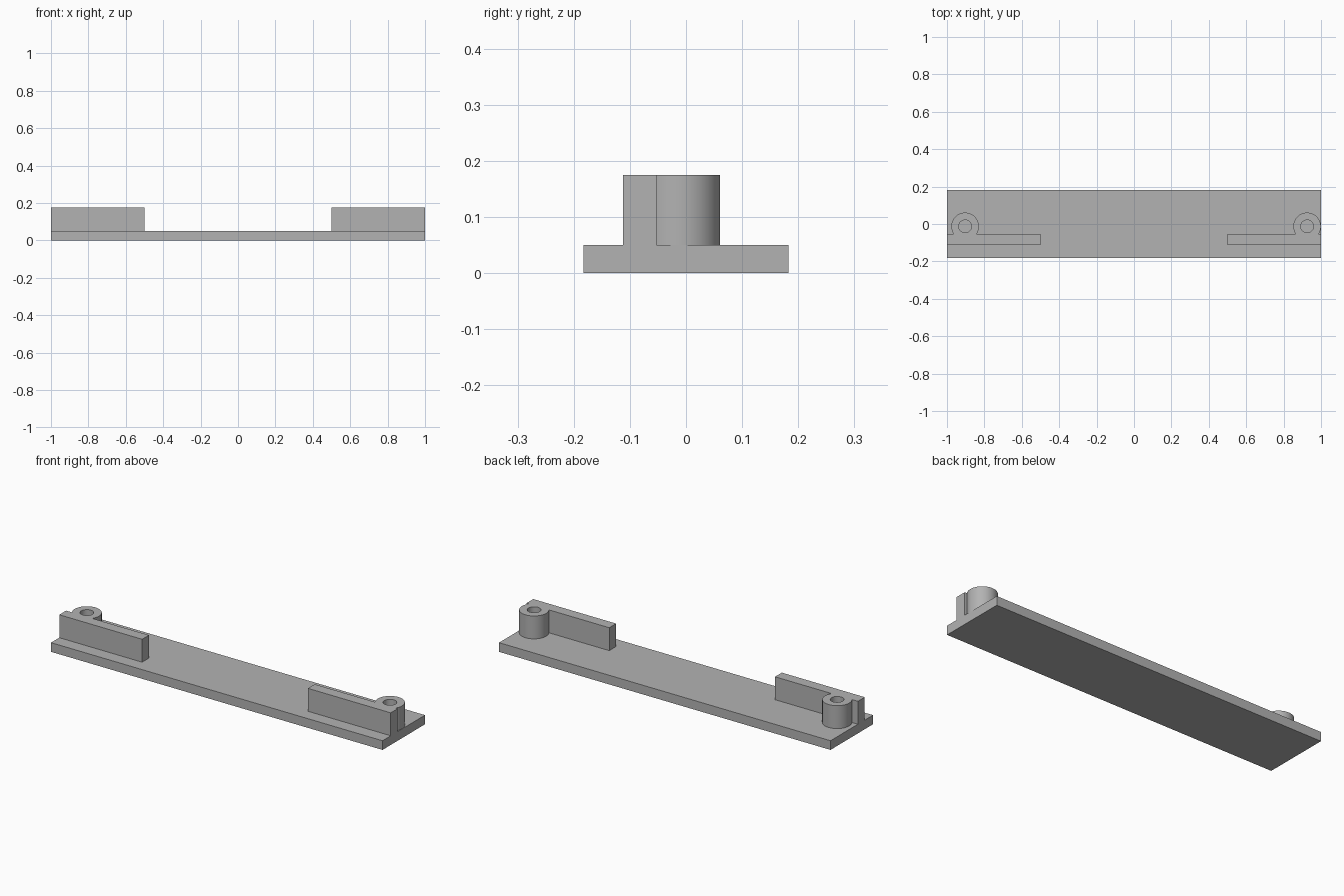
import bpy
import math

cube = bpy.data.objects.get("Cube")
if cube:
    bpy.data.objects.remove(cube, do_unlink=True)

grey = bpy.data.materials.new("plain grey")
grey.use_nodes = True
COLOR = (0.45, 0.45, 0.45, 1.0)
grey.diffuse_color = COLOR
grey.node_tree.nodes["Principled BSDF"].inputs["Base Color"].default_value = COLOR

PLATE_TOP, TOP = 0.05, 0.175
BOSS_Y, BOSS_R, HOLE_R = -0.0125, 0.0735, 0.034


def finish(name):
    obj = bpy.context.object
    obj.name = obj.data.name = name
    obj.data.materials.append(grey)
    return obj


def box(name, low, high):
    center = [(a + b) / 2 for a, b in zip(low, high)]
    bpy.ops.mesh.primitive_cube_add(size=1, location=center)
    bpy.context.object.scale = [b - a for a, b in zip(low, high)]
    bpy.ops.object.transform_apply(location=False, rotation=False, scale=True)
    return finish(name)


def cylinder(name, x, radius, bottom, top):
    bpy.ops.mesh.primitive_cylinder_add(
        vertices=64, radius=radius, depth=top - bottom,
        location=(x, BOSS_Y, (bottom + top) / 2))
    return finish(name)


def combine(target, tool, operation):
    mod = target.modifiers.new(operation.lower(), "BOOLEAN")
    mod.operation, mod.object, mod.solver = operation, tool, "EXACT"
    bpy.ops.object.select_all(action="DESELECT")
    bpy.context.view_layer.objects.active = target
    target.select_set(True)
    bpy.ops.object.modifier_apply(modifier=mod.name)
    bpy.data.objects.remove(tool, do_unlink=True)


# Base plate
box("base_plate", (-1, -0.183, 0), (1, 0.183, PLATE_TOP))

# Front walls, each fused with a bored screw boss
for side, x_low, x_high, boss_x in (("right", -1, -0.5, -0.903),
                                    ("left", 0.5, 1, 0.9255)):
    wall = box(side + "_wall_with_boss", (x_low, -0.112, PLATE_TOP), (x_high, -0.053, TOP))
    combine(wall, cylinder("boss", boss_x, BOSS_R, PLATE_TOP, TOP), "UNION")
    combine(wall, cylinder("bore", boss_x, HOLE_R, PLATE_TOP - 0.02, TOP + 0.02), "DIFFERENCE")
    bpy.ops.object.shade_smooth_by_angle(angle=math.radians(30))
